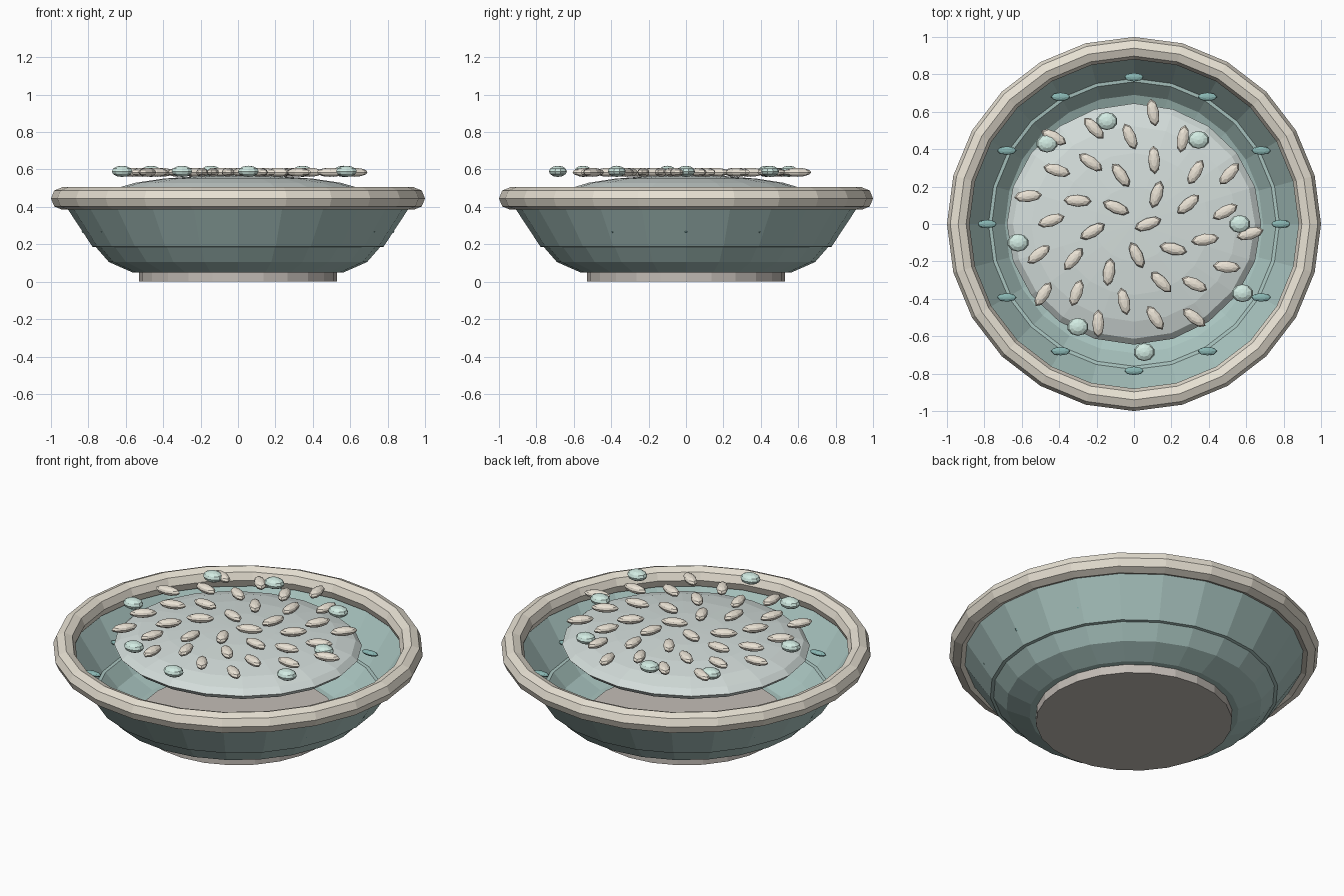
import bpy, bmesh, math
from mathutils import Matrix

if "Cube" in bpy.data.objects:
    bpy.data.objects.remove(bpy.data.objects["Cube"])


def mat(name, rgb):
    m = bpy.data.materials.new(name)
    m.diffuse_color = (*rgb, 1)
    m.use_nodes = True
    m.node_tree.nodes["Principled BSDF"].inputs["Base Color"].default_value = m.diffuse_color
    return m


CREAM = mat("cream", (0.80, 0.75, 0.65))
TEAL = mat("teal", (0.40, 0.56, 0.53))
DARK_TEAL = mat("dark_teal", (0.25, 0.47, 0.45))
CLAY = mat("clay", (0.55, 0.51, 0.47))
PALE = mat("pale_grey_green", (0.66, 0.73, 0.71))
MINT = mat("mint", (0.64, 0.83, 0.76))
GRAIN = mat("grain_beige", (0.82, 0.76, 0.66))
SIDES = 24


def finish(bm, name, material):
    me = bpy.data.meshes.new(name)
    bm.to_mesh(me)
    bm.free()
    me.materials.append(material)
    ob = bpy.data.objects.new(name, me)
    bpy.context.collection.objects.link(ob)
    return ob


def lathe(name, profile, material, sides=SIDES, closed=False):
    """Spin a (radius, height) profile around z; closed joins last to first."""
    bm = bmesh.new()
    rings = []
    for r, z in profile:
        rings.append([bm.verts.new((r * math.cos(a), r * math.sin(a), z))
                      for a in (2 * math.pi * i / sides for i in range(sides))])
    pairs = list(zip(rings, rings[1:]))
    if closed:
        pairs.append((rings[-1], rings[0]))
    for lo, hi in pairs:
        for i in range(sides):
            j = (i + 1) % sides
            bm.faces.new((lo[i], lo[j], hi[j], hi[i]))
    return finish(bm, name, material)


def pebble(name, loc, radii, material, turn=0.0, seg=8, rings=6):
    """Low-poly ellipsoid."""
    bm = bmesh.new()
    m = (Matrix.Translation(loc) @ Matrix.Rotation(turn, 4, 'Z')
         @ Matrix.Diagonal((*radii, 1)))
    bmesh.ops.create_uvsphere(bm, u_segments=seg, v_segments=rings, radius=1, matrix=m)
    return finish(bm, name, material)


# Foot
bm = bmesh.new()
bmesh.ops.create_cone(bm, cap_ends=True, segments=SIDES, radius1=0.53, radius2=0.53,
                      depth=0.055, matrix=Matrix.Translation((0, 0, 0.0275)))
finish(bm, "foot", CLAY)

# Bowl shell with a small step halfway up
lathe("bowl_shell", [(0.52, 0.05), (0.565, 0.05), (0.69, 0.105), (0.76, 0.185),
                     (0.778, 0.187), (0.915, 0.395)], TEAL)

# Rounded rim
rim = [(0.94 + 0.06 * math.cos(t), 0.445 + 0.06 * math.sin(t))
       for t in (k * math.pi / 4 for k in range(8))]
lathe("rim", rim, CREAM, closed=True)

# Filling
pebble("filling", (0, 0, 0.47), (0.68, 0.645, 0.1), PALE, seg=20, rings=10)

# Grains in a sunflower spiral, each turned slightly off the radius
for i in range(36):
    a = i * math.radians(137.508)
    r = 0.106 * math.sqrt(i + 0.5)
    pebble(f"grain_{i + 1}", (r * math.cos(a), r * math.sin(a), 0.585),
           (0.075, 0.032, 0.024), GRAIN, a + math.radians(20))

# Peas
peas = [(-0.465, 0.43), (-0.145, 0.55), (0.345, 0.45), (0.565, 0),
        (0.58, -0.37), (0.055, -0.685), (-0.30, -0.55), (-0.62, -0.10)]
for i, (x, y) in enumerate(peas):
    pebble(f"pea_{i + 1}", (x, y, 0.59), (0.058, 0.048, 0.03), MINT, seg=10)

# Glaze spots set into the wall
for i in range(12):
    a = i * math.pi / 6
    pebble(f"glaze_spot_{i + 1}", (0.785 * math.cos(a), 0.785 * math.sin(a), 0.267),
           (0.052, 0.023, 0.014), DARK_TEAL)
